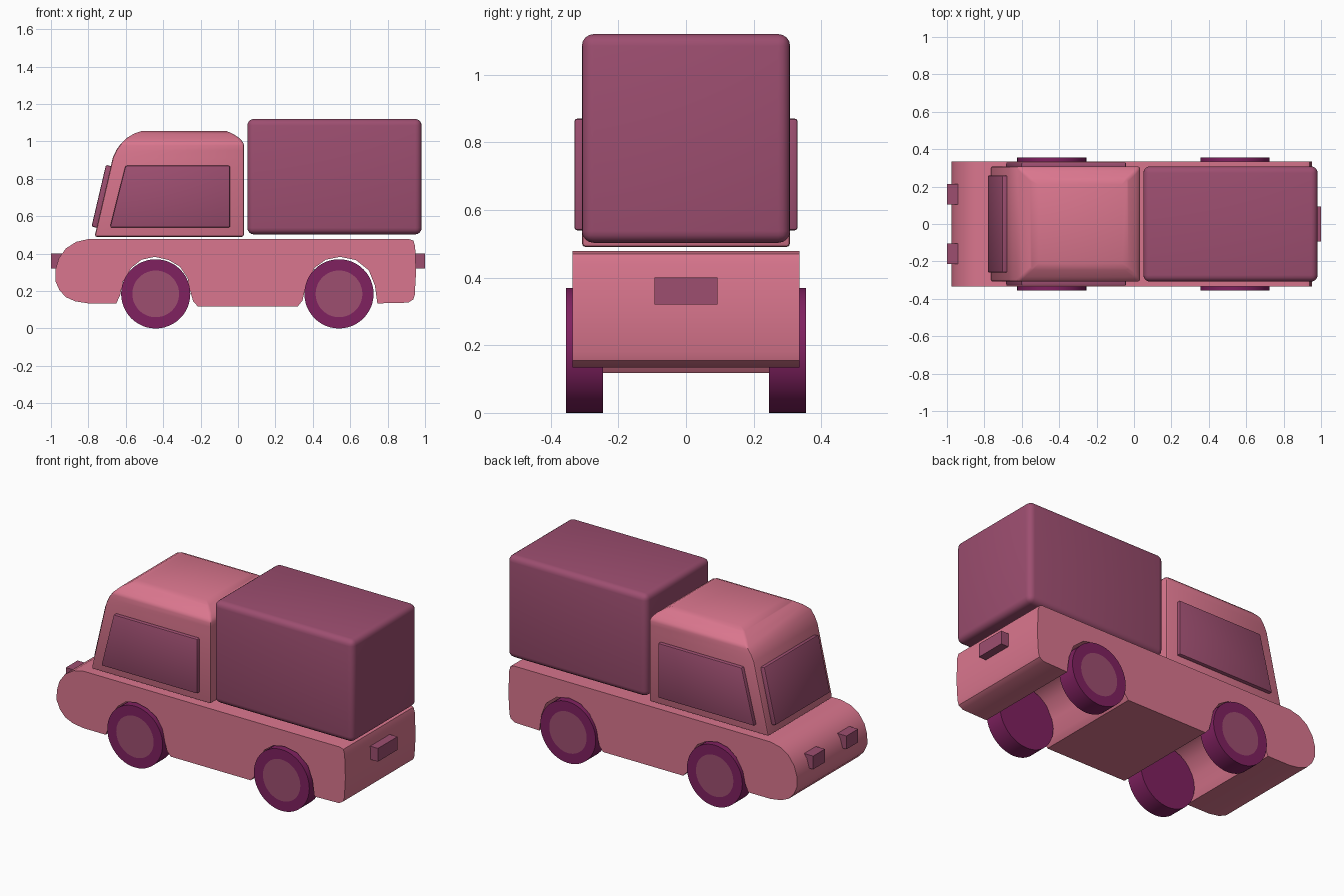
import bpy, bmesh, math
from mathutils import Matrix

if "Cube" in bpy.data.objects:
    bpy.data.objects.remove(bpy.data.objects["Cube"])


def material(name, rgb):
    m = bpy.data.materials.new(name)
    lin = [((c / 255 + 0.055) / 1.055) ** 2.4 for c in rgb]
    m.diffuse_color = (*lin, 1)
    m.use_nodes = True
    m.node_tree.nodes["Principled BSDF"].inputs["Base Color"].default_value = m.diffuse_color
    return m


PINK = material("rose_pink", (218, 118, 142))
PLUM = material("dusty_plum", (157, 78, 112))
TYRE = material("dark_magenta", (128, 33, 96))


def finish(name, bm, mats, bevel=0.0, segments=3, angle=35):
    """Bevel the sharp edges, then turn the bmesh into a smooth object."""
    bmesh.ops.recalc_face_normals(bm, faces=bm.faces)
    if bevel:
        edges = [e for e in bm.edges if e.calc_face_angle(0) > math.radians(40)]
        bmesh.ops.bevel(bm, geom=edges, offset=bevel, offset_type='OFFSET',
                        segments=segments, profile=0.5, affect='EDGES', clamp_overlap=True)
    me = bpy.data.meshes.new(name)
    bm.to_mesh(me)
    bm.free()
    for m in mats:
        me.materials.append(m)
    ob = bpy.data.objects.new(name, me)
    bpy.context.collection.objects.link(ob)
    bpy.ops.object.select_all(action='DESELECT')
    ob.select_set(True)
    bpy.context.view_layer.objects.active = ob
    bpy.ops.object.shade_smooth_by_angle(angle=math.radians(angle))
    return ob


def loft(rings):
    bm = bmesh.new()
    vs = [[bm.verts.new(p) for p in ring] for ring in rings]
    n = len(vs[0])
    for a, b in zip(vs, vs[1:]):
        for i in range(n):
            j = (i + 1) % n
            bm.faces.new((a[i], a[j], b[j], b[i]))
    bm.faces.new(vs[0])
    bm.faces.new(vs[-1])
    return bm


def prism(name, pts, y0, y1, mat, bevel=0.0, segments=3):
    bm = loft([[(x, y, z) for x, z in pts] for y in (y0, y1)])
    return finish(name, bm, [mat], bevel, segments)


def rect(x0, x1, z0, z1):
    return [(x0, z0), (x1, z0), (x1, z1), (x0, z1)]


# Lower body: side profile with rounded nose and two wheel arches
body = [(-.65, .478), (-.80, .478), (-.865, .463), (-.92, .428), (-.958, .375), (-.976, .315),
        (-.977, .255), (-.955, .205), (-.92, .167), (-.87, .145), (-.80, .134), (-.65, .134),
        (-.63, .18), (-.615, .25), (-.57, .325), (-.515, .368), (-.445, .383), (-.37, .366),
        (-.31, .33), (-.27, .27), (-.255, .2), (-.24, .145), (-.215, .118),
        (.32, .118), (.345, .15), (.365, .24), (.41, .325), (.47, .368), (.545, .383),
        (.63, .366), (.70, .31), (.732, .23), (.745, .134),
        (.91, .138), (.937, .155), (.945, .18), (.952, .3), (.947, .44), (.938, .47), (.915, .478)]
prism("lower_body", body, -.335, .335, PINK)

# Cab: stacked rectangles narrowing into the rounded roof
rings = []
for z, x0, x1, y in [(.49, -.767, .032, .308), (.915, -.669, .032, .308), (.955, -.65, .032, .308),
                     (.99, -.625, .032, .308), (1.018, -.595, .008, .28),
                     (1.042, -.555, -.03, .245), (1.057, -.51, -.065, .21)]:
    rings.append([(x0, -y, z), (x1, -y, z), (x1, y, z), (x0, y, z)])
finish("cab", loft(rings), [PINK], .012, 2, 40)

# Windows: raised panels on both sides and the windscreen
side = [(-.685, .54), (-.042, .54), (-.042, .87), (-.602, .87)]
for s, label in ((-1, "right"), (1, "left")):
    prism("side_window_" + label, side, s * .29, s * .33, PLUM, .008, 2)
prism("windscreen", [(-.783, .545), (-.706, .875), (-.67, .866), (-.747, .536)],
      -.26, .26, PLUM, .008, 2)

# Cargo box with rounded edges
prism("cargo_box", rect(.05, .982, .503, 1.12), -.308, .308, PLUM, .035, 4)

# Lamps
for s, label in ((-1, "right"), (1, "left")):
    prism("headlight_" + label, rect(-1, -.94, .32, .40), s * .103, s * .215, PLUM)
prism("rear_plate", rect(.93, 1, .32, .40), -.093, .093, PLUM)

# Wheels: cylinder with an inset hub on the outer face
for x, end in ((-.44, "front"), (.54, "rear")):
    for s, label in ((-1, "right"), (1, "left")):
        bm = bmesh.new()
        place = Matrix.Translation((x, s * .30, .185)) @ Matrix.Rotation(math.pi / 2, 4, 'X')
        bmesh.ops.create_cone(bm, cap_ends=True, segments=48, radius1=.185, radius2=.185,
                              depth=.11, matrix=place)
        bm.normal_update()
        cap = [f for f in bm.faces if len(f.verts) > 4 and f.calc_center_median().y * s > .3]
        bmesh.ops.inset_region(bm, faces=cap, thickness=.06)
        for f in cap:
            f.material_index = 1
        finish("wheel_" + end + "_" + label, bm, [TYRE, PLUM])
